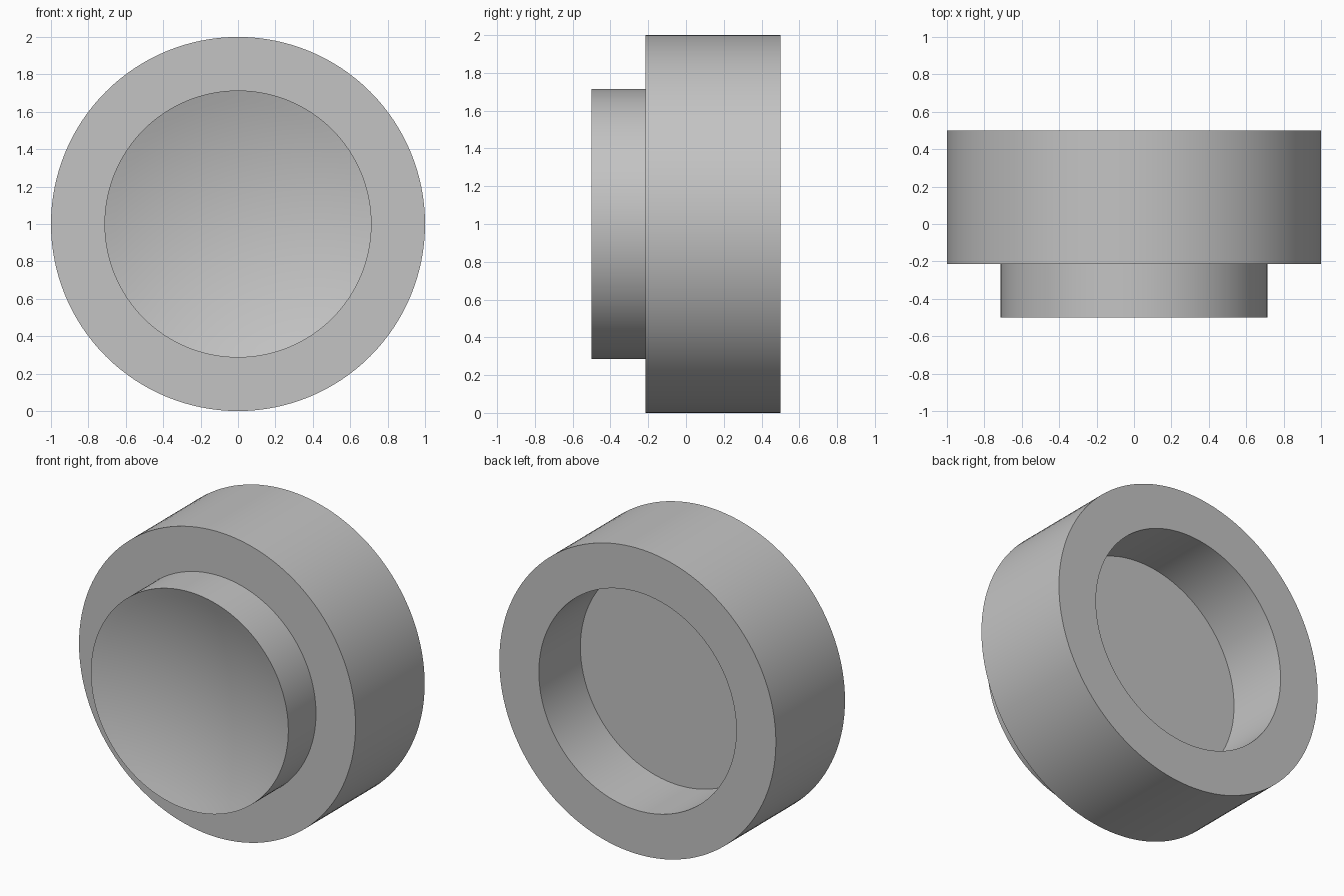
import bpy, bmesh
from math import sqrt, tau, radians
from mathutils import Vector

cube = bpy.data.objects.get("Cube")
if cube:
    bpy.data.objects.remove(cube, do_unlink=True)

SEGMENTS = 128
OUTER, INNER = 1.0, 0.714           # ring radius, boss and recess radius
FRONT, STEP, FLOOR, BACK = -0.5, -0.214, 0.071, 0.5
DISH_DEPTH, DISH_RINGS = 0.12, 12

# Plain grey material
grey = bpy.data.materials.new("plain_grey")
grey.use_nodes = True
colour = (0.55, 0.55, 0.55, 1)
grey.diffuse_color = colour
grey.node_tree.nodes["Principled BSDF"].inputs["Base Color"].default_value = colour

# Concave spherical dish on the front, from the centre out to the boss rim
ball = (INNER**2 + DISH_DEPTH**2) / (2 * DISH_DEPTH)
profile = []
for i in range(DISH_RINGS + 1):
    r = INNER * i / DISH_RINGS
    profile.append((r, FRONT + DISH_DEPTH - ball + sqrt(ball**2 - r**2)))

# Boss side, shoulder, outer wall, back rim, recess wall and recess floor
profile += [(INNER, STEP), (OUTER, STEP), (OUTER, BACK),
            (INNER, BACK), (INNER, FLOOR), (0, FLOOR)]

# Turn the profile around the front-to-back axis
bm = bmesh.new()
verts = [bm.verts.new((r, y, 1)) for r, y in profile]
edges = [bm.edges.new(pair) for pair in zip(verts, verts[1:])]
bmesh.ops.spin(bm, geom=verts + edges, cent=Vector((0, 0, 1)), axis=Vector((0, 1, 0)),
               angle=tau, steps=SEGMENTS, use_duplicate=False)
bmesh.ops.remove_doubles(bm, verts=bm.verts, dist=0.0005)
bmesh.ops.recalc_face_normals(bm, faces=bm.faces)

mesh = bpy.data.meshes.new("stepped_cap")
bm.to_mesh(mesh)
bm.free()
mesh.materials.append(grey)
cap = bpy.data.objects.new("stepped_cap", mesh)
bpy.context.collection.objects.link(cap)

# Smooth curved walls with crisp rims
bpy.ops.object.select_all(action="DESELECT")
cap.select_set(True)
bpy.context.view_layer.objects.active = cap
bpy.ops.object.shade_smooth_by_angle(angle=radians(30))
